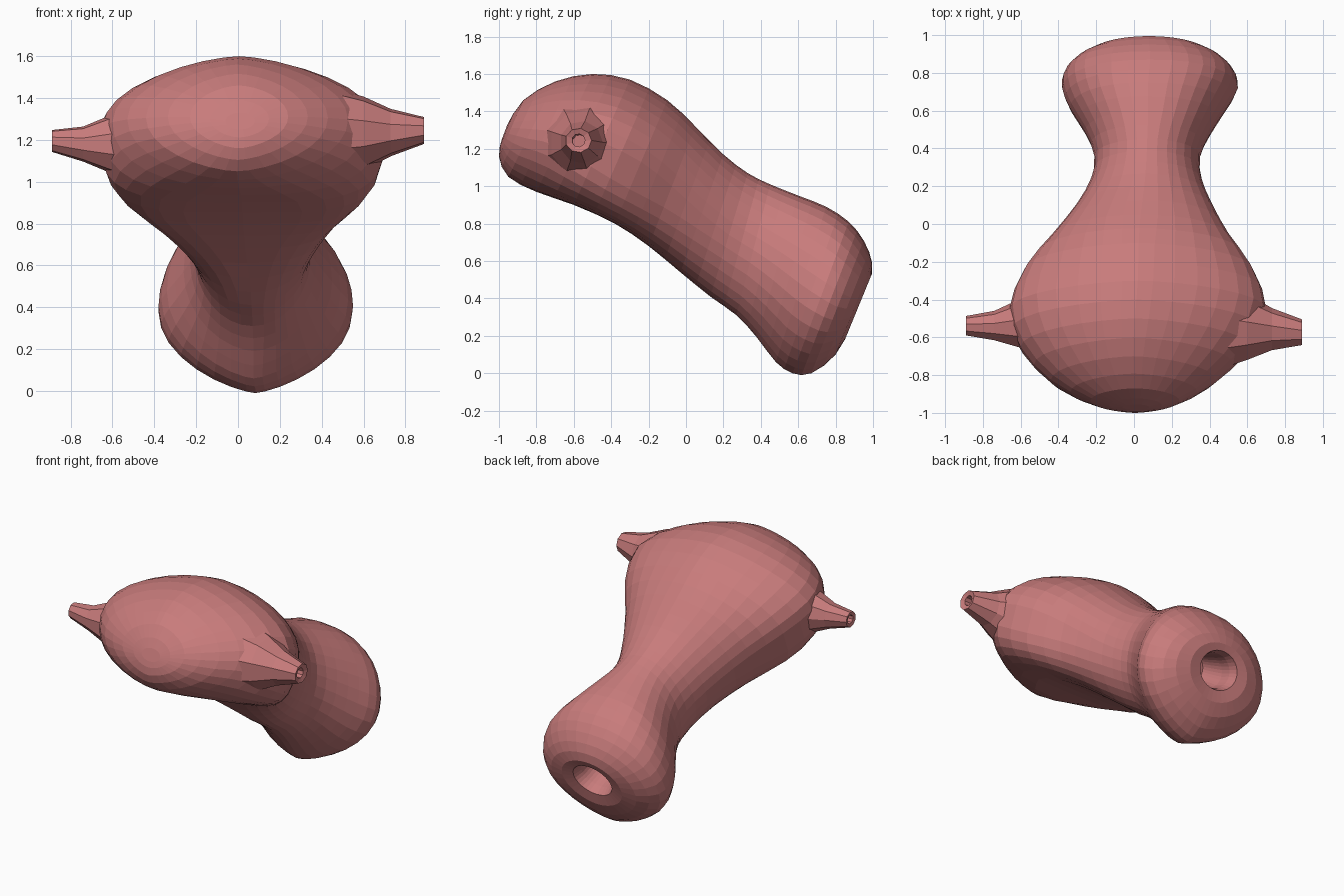
import bpy, bmesh
from math import sin, cos, pi
from mathutils import Vector

flesh = bpy.data.materials.new("flesh")
flesh.diffuse_color = (0.58, 0.2, 0.2, 1)


def loft(name, rings):
    """Skin a list of equal-sized point rings and cap both ends."""
    bm = bmesh.new()
    rows = [[bm.verts.new(p) for p in ring] for ring in rings]
    n = len(rows[0])
    for a, b in zip(rows, rows[1:]):
        for i in range(n):
            j = (i + 1) % n
            bm.faces.new((a[i], a[j], b[j], b[i]))
    bm.faces.new(rows[0])
    bm.faces.new(rows[-1])
    bmesh.ops.recalc_face_normals(bm, faces=bm.faces)
    mesh = bpy.data.meshes.new(name)
    bm.to_mesh(mesh)
    bm.free()
    mesh.materials.append(flesh)
    obj = bpy.data.objects.new(name, mesh)
    bpy.context.collection.objects.link(obj)
    return obj


def catmull(a, b, c, d, t):
    return [0.5 * (2 * q + (r - p) * t + (2 * p - 5 * q + 4 * r - s) * t * t
                   + (3 * q - p - 3 * r + s) * t ** 3) for p, q, r, s in zip(a, b, c, d)]


def section(s, n=32):
    """Oval between an upper and a lower point; exponents shape each half."""
    yu, zu, yl, zl, xl, xr, up, low = s
    pts = []
    for k in range(n):
        a = 2 * pi * k / n
        c, v = cos(a), sin(a)
        c = abs(c) ** (up if v > 0 else low) * (1 if c > 0 else -1)
        if v < 0:
            v = -abs(v) ** min(low, 1)   # boxier underside
        x = (xl + xr) / 2 + (xr - xl) / 2 * c
        pts.append(Vector((x, (yu + yl) / 2 + (yu - yl) / 2 * v,
                           (zu + zl) / 2 + (zu - zl) / 2 * v)))
    return pts


# Body: upper y, z, lower y, z, left x, right x, upper and lower exponents
body = [
    (-0.955, 1.33, -0.985, 1.25, -0.06, 0.08, 1, 1),
    (-0.87, 1.46, -1.00, 1.16, -0.23, 0.24, 1.2, 1.3),
    (-0.70, 1.56, -0.95, 1.05, -0.44, 0.43, 1.3, 1.25),
    (-0.50, 1.60, -0.80, 0.97, -0.60, 0.61, 1.3, 0.9),
    (-0.30, 1.57, -0.60, 0.90, -0.66, 0.70, 1.3, 0.58),
    (-0.10, 1.46, -0.38, 0.80, -0.58, 0.63, 1.2, 0.5),
    (0.05, 1.32, -0.20, 0.68, -0.44, 0.51, 1, 0.64),
    (0.20, 1.17, -0.03, 0.54, -0.31, 0.42, 1, 0.85),
    (0.33, 1.07, 0.13, 0.41, -0.23, 0.36, 1, 1),
    (0.45, 1.01, 0.27, 0.31, -0.21, 0.35, 1, 1),
    (0.60, 0.95, 0.38, 0.19, -0.26, 0.41, 0.9, 1.2),
    (0.75, 0.89, 0.48, 0.06, -0.34, 0.49, 0.85, 1.4),
    (0.87, 0.81, 0.57, 0.00, -0.38, 0.55, 0.85, 1.45),
    (0.95, 0.71, 0.67, 0.00, -0.36, 0.52, 0.9, 1.4),
    (0.995, 0.59, 0.80, 0.10, -0.24, 0.40, 1, 1.2),
    (0.97, 0.49, 0.87, 0.26, -0.07, 0.22, 1, 1),
    (0.84, 0.53, 0.75, 0.33, -0.05, 0.19, 1, 1),
    (0.68, 0.60, 0.61, 0.44, -0.02, 0.16, 1, 1),
]
rings = []
for i in range(len(body) - 1):
    a, d = body[max(i - 1, 0)], body[min(i + 2, len(body) - 1)]
    for t in (0, 0.5):
        rings.append(section(catmull(a, body[i], body[i + 1], d, t)))
rings.append(section(body[-1]))
loft("womb_body", rings)


# Side tubes: x, y, z, radius in y, radius in z, ending in a small bore
def tube(name, stations, n=9):
    loft(name, [[(x, y + ry * cos(2 * pi * k / n), z + rz * sin(2 * pi * k / n))
                 for k in range(n)] for x, y, z, ry, rz in stations])


tube("left_tube", [
    (-0.48, -0.53, 1.18, 0.18, 0.18), (-0.61, -0.53, 1.18, 0.13, 0.14),
    (-0.74, -0.54, 1.18, 0.08, 0.085), (-0.89, -0.54, 1.195, 0.053, 0.053),
    (-0.885, -0.54, 1.195, 0.03, 0.03), (-0.75, -0.54, 1.19, 0.03, 0.03)])
tube("right_tube", [
    (0.46, -0.54, 1.23, 0.24, 0.22), (0.60, -0.55, 1.23, 0.18, 0.18),
    (0.73, -0.56, 1.235, 0.115, 0.115), (0.89, -0.575, 1.245, 0.07, 0.065),
    (0.88, -0.575, 1.245, 0.035, 0.035), (0.75, -0.57, 1.24, 0.035, 0.035)])
